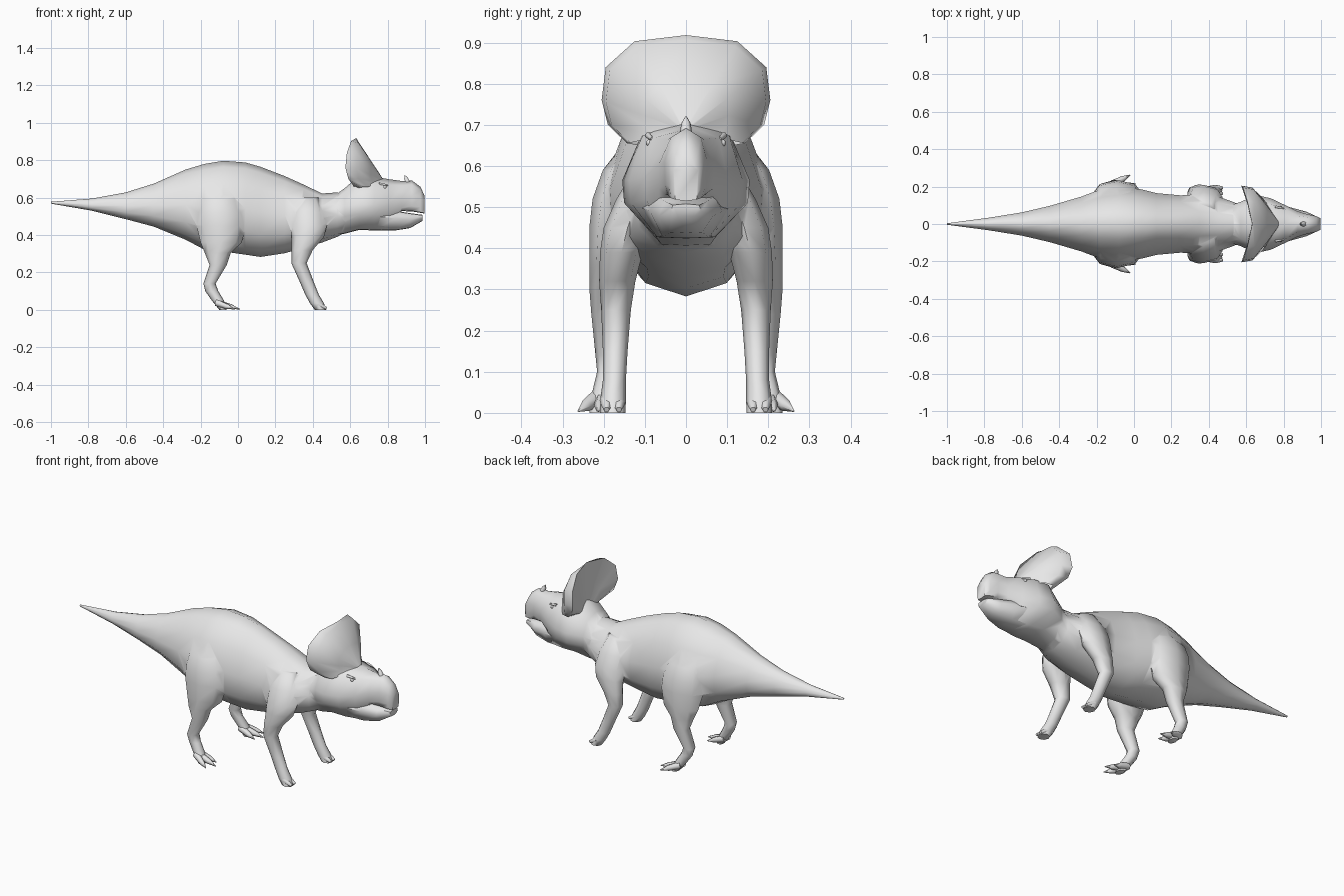
import bpy, bmesh, math
from mathutils import Vector

default_cube = bpy.data.objects.get("Cube")
if default_cube:
    bpy.data.objects.remove(default_cube, do_unlink=True)

# One plain skin colour
skin = bpy.data.materials.new("grey_skin")
skin.use_nodes = True
skin.diffuse_color = (.8, .8, .8, 1)
skin.node_tree.nodes["Principled BSDF"].inputs["Base Color"].default_value = (.8, .8, .8, 1)

parts = []


def loft(name, rings, closed=True):
    """Skin a row of point rings; closed rings also get end caps."""
    bm = bmesh.new()
    rows = [[bm.verts.new(point) for point in ring] for ring in rings]
    count = len(rows[0])
    for row, following in zip(rows, rows[1:]):
        for i in range(count if closed else count - 1):
            j = (i + 1) % count
            bm.faces.new((row[i], row[j], following[j], following[i]))
    if closed:
        bm.faces.new(rows[0])
        bm.faces.new(rows[-1])
    bmesh.ops.remove_doubles(bm, verts=bm.verts, dist=.0005)
    bmesh.ops.recalc_face_normals(bm, faces=bm.faces)
    mesh = bpy.data.meshes.new(name)
    bm.to_mesh(mesh)
    bm.free()
    mesh.materials.append(skin)
    obj = bpy.data.objects.new(name, mesh)
    bpy.context.collection.objects.link(obj)
    parts.append(obj)
    return obj


def merge(base, piece):
    """Fuse piece into base so the skin runs on without a seam."""
    modifier = base.modifiers.new("join_" + piece.name, "BOOLEAN")
    modifier.operation, modifier.solver, modifier.object = "UNION", "EXACT", piece
    bpy.context.view_layer.objects.active = base
    bpy.ops.object.modifier_apply(modifier=modifier.name)
    parts.remove(piece)
    bpy.data.objects.remove(piece, do_unlink=True)


def angles(sides):
    return [math.tau * i / sides for i in range(sides)]


def body_ring(x, top, bottom, width):
    """Egg-shaped section, narrower along the spine."""
    middle, height = (top + bottom) / 2, (top - bottom) / 2
    return [(x, width * math.sin(a) * (1 - .22 * math.cos(a)), middle + height * math.cos(a))
            for a in angles(12)]


def mirrored_ring(x, top, left, bottom):
    right = [(-y, z) for y, z in reversed(left)]
    return [(x, y, z) for y, z in [(0, top), *left, (0, bottom), *right]]


def head_ring(x, top, brow_y, brow_z, cheek_y, cheek_z, chin_y, bottom):
    return mirrored_ring(x, top, [(brow_y, brow_z), (cheek_y, cheek_z + .035),
                                  (cheek_y * .97, cheek_z - .02), (chin_y, bottom + .003)], bottom)


def jaw_ring(x, top, lip_y, side_y, side_z, chin_y, bottom):
    return mirrored_ring(x, top, [(lip_y, top - .003), (side_y, side_z),
                                  (chin_y, bottom + .002)], bottom)


def leg_ring(side, z, back, front, y, width):
    middle, depth = (back + front) / 2, (front - back) / 2
    return [(middle + depth * math.cos(a), side * (y + width * math.sin(a)), z)
            for a in angles(8)]


def spike(name, start, end, radius, tip=.002, sides=6):
    """Tapered claw or horn from start to end."""
    start, end = Vector(start), Vector(end)
    turn = (end - start).to_track_quat("Z", "Y")
    ring = [Vector((math.cos(a), math.sin(a), 0)) for a in angles(sides)]
    return loft(name, [[point + turn @ (v * r) for v in ring]
                       for point, r in ((start, radius), (start.lerp(end, .6), radius * .75),
                                        (end, tip))])


# Tail, trunk and neck: x, top, bottom, half width
trunk = [
    (-1, .578, .568, .004), (-.78, .595, .53, .033), (-.6, .628, .485, .062),
    (-.45, .675, .445, .097), (-.28, .75, .375, .147), (-.18, .78, .322, .185),
    (-.08, .797, .312, .2), (.04, .788, .295, .185), (.12, .765, .283, .165),
    (.25, .715, .303, .153), (.35, .67, .33, .16), (.45, .622, .36, .147),
    (.53, .628, .39, .118), (.6, .6, .43, .09),
]
body = loft("body_with_legs_and_head", [body_ring(*station) for station in trunk])

# Skull with cheeks narrowing into the upper beak
skull = [
    (.5, .6, .05, .58, .095, .5, .05, .4), (.57, .65, .08, .63, .118, .52, .06, .407),
    (.65, .72, .11, .672, .155, .53, .075, .428), (.73, .712, .105, .674, .138, .53, .07, .424),
    (.81, .698, .08, .668, .1, .54, .06, .427), (.875, .689, .043, .665, .068, .565, .05, .528),
    (.93, .692, .036, .67, .052, .575, .044, .526), (.975, .658, .03, .64, .042, .57, .037, .519),
    (.998, .61, .02, .6, .03, .555, .025, .515),
]
merge(body, loft("skull", [head_ring(*station) for station in skull]))

# Lower jaw, leaving a thin mouth slit
jaw = [
    (.74, .54, .075, .112, .5, .065, .426), (.84, .53, .068, .088, .49, .055, .4245),
    (.92, .517, .052, .066, .478, .04, .437), (.987, .508, .032, .036, .49, .02, .476),
]
loft("lower_jaw", [jaw_ring(*station) for station in jaw])

# Neck frill: a flared shell around half an outline, thicker towards its wings
half_rim = [(.605, .125, .903), (.582, .195, .84), (.574, .205, .76), (.59, .19, .7),
            (.65, .143, .655)]
rim = [Vector((x, -y, z)) for x, y, z in reversed(half_rim)]
rim += [Vector((.632, 0, .918))] + [Vector(point) for point in half_rim]
front_hub, back_hub = Vector((.785, 0, .685)), Vector((.63, 0, .63))


def frill_arc(hub, amount, swell):
    """Pull the rim towards a hub, swelling forward with distance from the middle."""
    return [point.lerp(hub, amount) + Vector((swell * abs(point.y), 0, 0)) for point in rim]


loft("neck_frill", [
    frill_arc(front_hub, .95, 0), frill_arc(front_hub, .5, .14),
    frill_arc(front_hub, .05, .24), frill_arc(back_hub, 0, 0),
    frill_arc(back_hub, .5, .03), frill_arc(back_hub, .95, 0),
], closed=False)

# Nose horn
spike("nose_horn", (.908, 0, .68), (.891, 0, .72), .015)

# Leg stations: z, back x, front x, centre y, half width
hind = [
    (.69, -.16, -.03, .085, .04), (.59, -.21, .015, .138, .064), (.52, -.225, .04, .152, .075),
    (.45, -.222, .045, .162, .073), (.36, -.2, .02, .176, .059), (.305, -.178, -.038, .187, .048),
    (.24, -.152, -.06, .19, .04), (.14, -.185, -.12, .188, .032), (.1, -.175, -.105, .19, .026),
    (.05, -.14, -.075, .2, .028), (0, -.1, -.06, .205, .03),
]
fore = [
    (.6, .31, .43, .08, .04), (.52, .285, .465, .117, .052), (.45, .285, .475, .142, .058),
    (.39, .287, .46, .157, .052), (.32, .287, .4, .167, .044), (.25, .285, .367, .17, .036),
    (.15, .33, .405, .172, .03), (.08, .36, .433, .174, .028), (.035, .385, .46, .177, .031),
    (0, .41, .472, .178, .031),
]
toe_tips = {"inner": (-.015, .172), "middle": (.01, .215), "outer": (-.02, .262)}

for label, side in (("left", 1), ("right", -1)):
    merge(body, loft(label + "_hind_leg", [leg_ring(side, *station) for station in hind]))
    merge(body, loft(label + "_front_leg", [leg_ring(side, *station) for station in fore]))
    # Spread hind toes
    for toe, (x, y) in toe_tips.items():
        root_y = .2 + (y - .215) * .3
        spike(f"{label}_{toe}_hind_toe", (-.115, side * root_y, .038), (x, side * y, .004), .02)
    # Blunt front toes
    for toe, y in (("inner", .163), ("outer", .193)):
        spike(f"{label}_{toe}_front_toe", (.425, side * y, .03), (.474, side * y, .008), .017, .007)
    # Brow over a small eye
    spike(label + "_brow", (.755, side * .092, .674), (.802, side * .083, .666), .008, .004)
    bpy.ops.mesh.primitive_uv_sphere_add(segments=8, ring_count=6, radius=.009,
                                         location=(.785, side * .088, .656))
    eye = bpy.context.object
    eye.name = label + "_eye"
    eye.data.materials.append(skin)
    parts.append(eye)

# Smooth skin with crisp rims
bpy.ops.object.select_all(action="DESELECT")
for part in parts:
    part.select_set(True)
bpy.context.view_layer.objects.active = body
bpy.ops.object.shade_smooth_by_angle(angle=math.radians(65))
